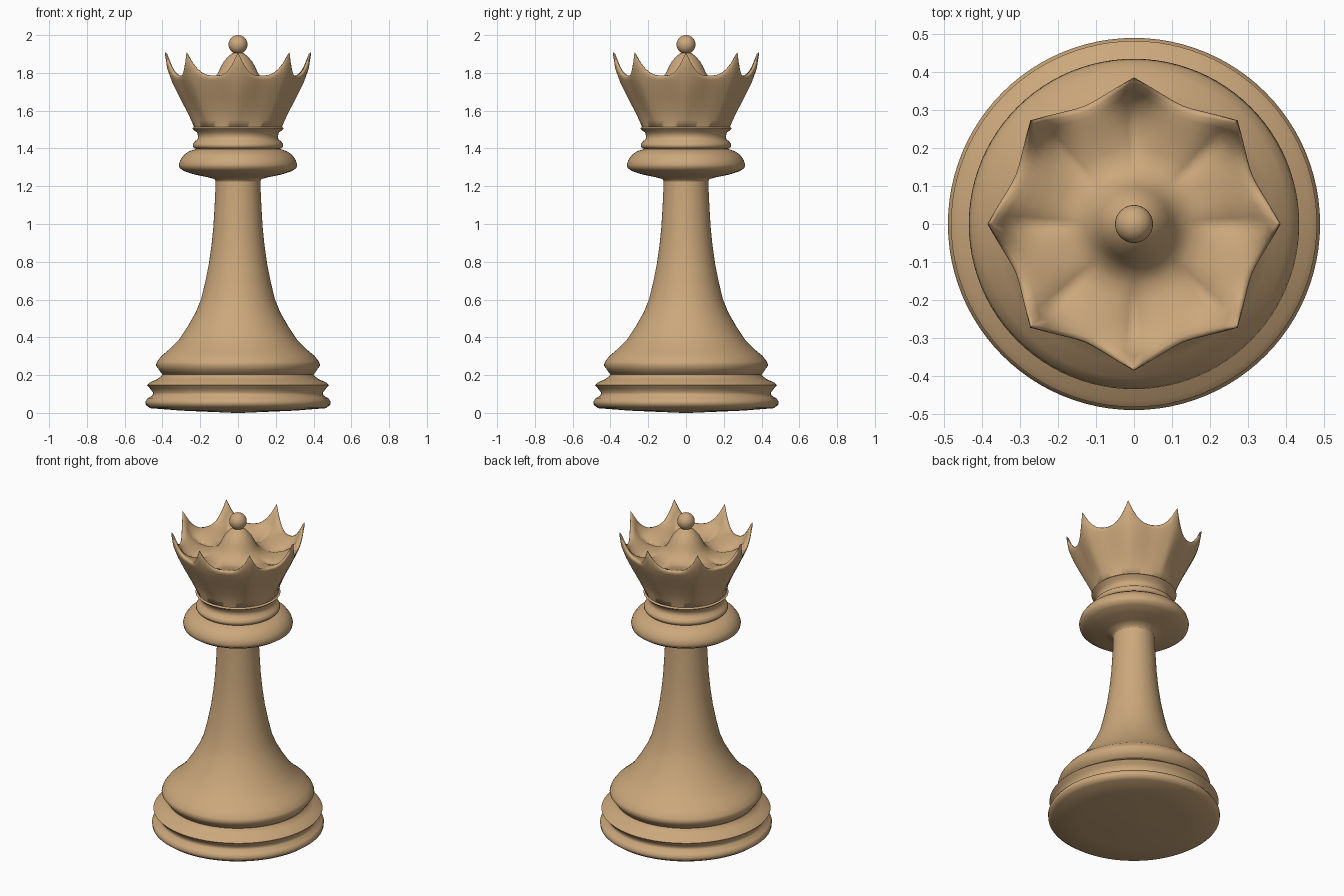
import bpy, bmesh, math

wood = bpy.data.materials.new("tan_wood")
wood.diffuse_color = (0.60, 0.39, 0.20, 1)
N = 96    # segments around the axis (12 per crown point)


def loft(name, rings, angle=40):
    """Skin rings of (r_tip, z_tip, r_valley, z_valley); round rings are (r, z)."""
    bm = bmesh.new()
    loops = []
    for ring in rings:
        rt, zt, rv, zv = ring if len(ring) == 4 else ring * 2
        loop = []
        for i in range(N):
            a = 2 * math.pi * i / N
            u = abs((i + 6) % 12 - 6) / 6          # 0 at a crown point, 1 in a valley
            hz, hr = (1 - u) ** 3, (1 - u) ** 1.7
            r = rv + (rt - rv) * hr
            loop.append(bm.verts.new((r * math.cos(a), r * math.sin(a), zv + (zt - zv) * hz)))
        loops.append(loop)
    for lo, hi in zip(loops, loops[1:]):
        for i in range(N):
            j = (i + 1) % N
            bm.faces.new((lo[i], lo[j], hi[j], hi[i]))
    for loop, z in ((loops[0][::-1], rings[0][1]), (loops[-1], rings[-1][1])):
        bm.faces.new(loop)
    bmesh.ops.recalc_face_normals(bm, faces=bm.faces)
    me = bpy.data.meshes.new(name)
    bm.to_mesh(me)
    bm.free()
    ob = bpy.data.objects.new(name, me)
    bpy.context.collection.objects.link(ob)
    finish(ob, angle)


def finish(ob, angle):
    ob.data.materials.append(wood)
    bpy.ops.object.select_all(action='DESELECT')
    ob.select_set(True)
    bpy.context.view_layer.objects.active = ob
    bpy.ops.object.shade_smooth_by_angle(angle=math.radians(angle))


# stepped base with a slightly domed underside
loft("base", [(0.02, 0.0), (0.30, 0.012), (0.465, 0.025), (0.488, 0.042), (0.490, 0.06),
              (0.478, 0.078), (0.452, 0.092), (0.450, 0.108), (0.465, 0.128), (0.482, 0.147),
              (0.465, 0.162), (0.428, 0.178), (0.402, 0.198), (0.40, 0.206)], 60)

# flared stem
loft("stem", [(0.395, 0.195), (0.418, 0.228), (0.435, 0.252), (0.428, 0.272), (0.405, 0.302),
              (0.365, 0.335), (0.315, 0.385), (0.265, 0.46), (0.225, 0.53), (0.196, 0.60),
              (0.174, 0.69), (0.154, 0.79), (0.140, 0.89), (0.130, 0.99), (0.122, 1.13),
              (0.119, 1.20), (0.118, 1.26)], 60)

# wide collar under the crown
loft("collar", [(0.118, 1.225), (0.125, 1.238), (0.165, 1.249), (0.23, 1.262), (0.285, 1.28),
                (0.309, 1.296), (0.313, 1.315), (0.305, 1.34), (0.287, 1.365), (0.26, 1.385),
                (0.225, 1.397), (0.20, 1.40)], 60)

# neck with thin rings
loft("neck_rings", [(0.20, 1.395), (0.228, 1.399), (0.239, 1.41), (0.239, 1.422), (0.23, 1.436),
                    (0.214, 1.448), (0.211, 1.465), (0.217, 1.485), (0.235, 1.498),
                    (0.242, 1.506), (0.235, 1.513), (0.20, 1.516)], 60)

# eight-pointed crown: outside wall, scalloped rim, pockets and centre dome
loft("crown", [(0.20, 1.505), (0.232, 1.512), (0.248, 1.55, 0.238, 1.55),
               (0.275, 1.605, 0.258, 1.605), (0.314, 1.68, 0.288, 1.67),
               (0.348, 1.75, 0.315, 1.725), (0.374, 1.82, 0.331, 1.762),
               (0.386, 1.895, 0.337, 1.778), (0.385, 1.91, 0.333, 1.784),
               (0.375, 1.90, 0.322, 1.786), (0.350, 1.825, 0.305, 1.782),
               (0.315, 1.765, 0.28, 1.774), (0.265, 1.738, 0.245, 1.762),
               (0.205, 1.735, 0.20, 1.752), (0.16, 1.75), (0.127, 1.772), (0.105, 1.80),
               (0.092, 1.83), (0.075, 1.86), (0.054, 1.885), (0.03, 1.905), (0.012, 1.91)], 65)

# ball finial
bpy.ops.mesh.primitive_uv_sphere_add(segments=32, ring_count=16, radius=0.05, location=(0, 0, 1.95))
ball = bpy.context.object
ball.name = "ball_finial"
finish(ball, 60)
